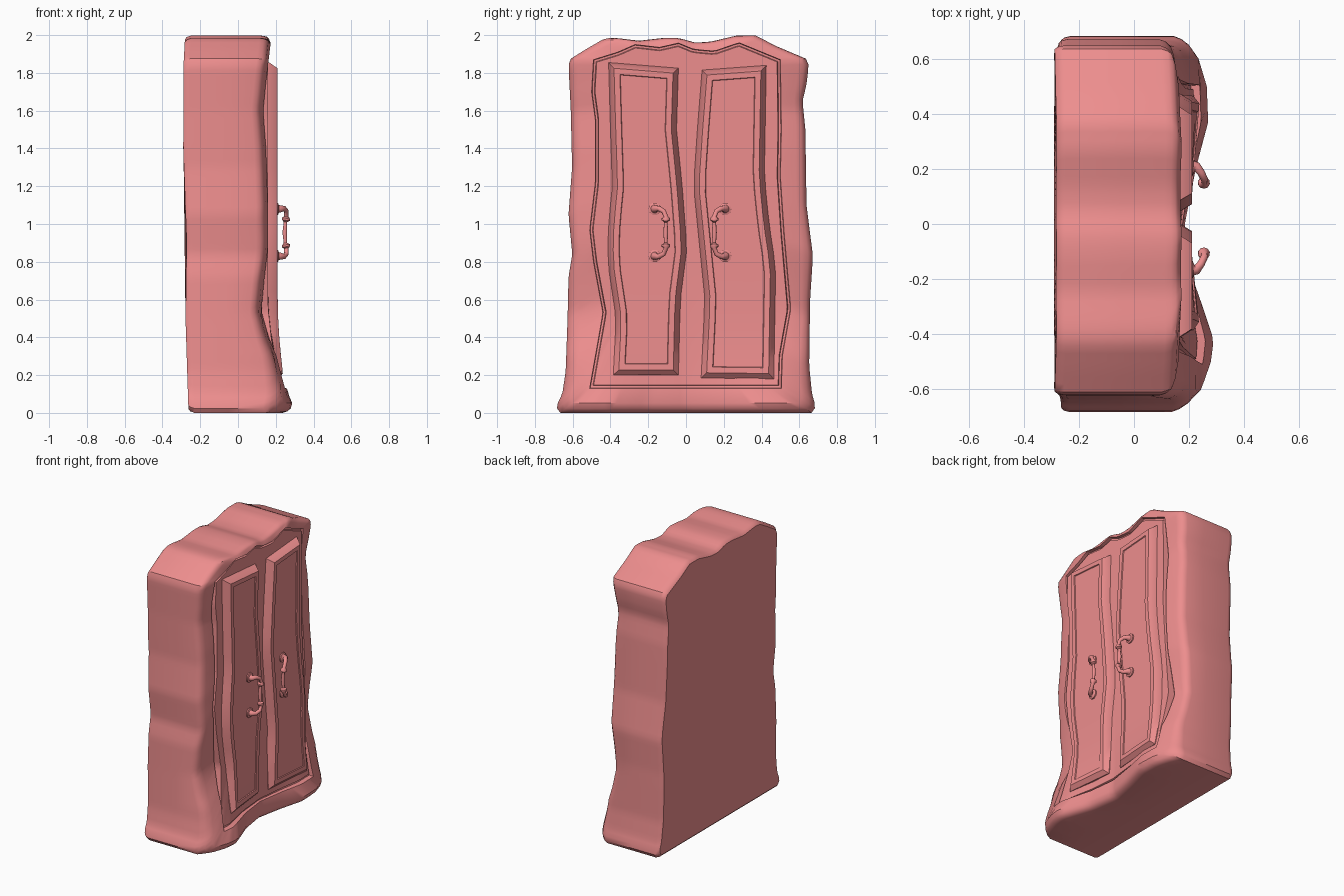
import bpy, bmesh, math
from mathutils import Vector as V

if "Cube" in bpy.data.objects:
    bpy.data.objects.remove(bpy.data.objects["Cube"])

mat = bpy.data.materials.new("coral")
mat.diffuse_color = (0.85, 0.27, 0.27, 1)
mat.use_nodes = True
mat.node_tree.nodes["Principled BSDF"].inputs["Base Color"].default_value = mat.diffuse_color


def interp(table, t):
    if t <= table[0][0]:
        return table[0][1]
    for (a, p), (b, q) in zip(table, table[1:]):
        if t <= b:
            return p + (q - p) * (t - a) / (b - a)
    return table[-1][1]


# depth profiles: waviness of the front, foot flare and back
FRONT = [(0, .15), (.3, .145), (.42, .122), (.53, .105), (.7, .12), (.87, .14), (1.1, .14),
         (1.4, .13), (1.6, .115), (1.75, .13), (1.9, .148), (2, .16)]
FLARE = [(0, 1), (.06, 1), (.2, .6), (.38, .2), (.55, 0)]
FOOT = [(-.68, .18), (-.6, .24), (-.5, .275), (-.42, .285), (-.3, .245), (-.2, .21), (0, .18),
        (.2, .22), (.37, .265), (.5, .26), (.6, .23), (.68, .19)]
BACK = [(0, -.262), (.5, -.278), (.9, -.272), (1.4, -.29), (1.85, -.288), (2, -.28)]


def frame_x(y, z):
    return interp(FRONT, z) + interp(FLARE, z) * (interp(FOOT, y) - .15)


def lip_x(y, z):
    return frame_x(y, z) + .018 * (1 - interp(FLARE, z))


def panel_x(y, z):
    return .16 + .75 * interp(FLARE, z) * (interp(FOOT, y) - .16)


def groove_x(y, z):
    return min(lip_x(y, z), panel_x(y, z)) - .012


def door_x(y, z):
    return panel_x(y, z) + .05 - .03 * interp(FLARE, z)


def back_x(y, z):
    return interp(BACK, z)


def resample(pts, n):
    acc = [0]
    for a, b in zip(pts, pts[1:]):
        acc.append(acc[-1] + math.dist(a, b))
    ys = list(zip(acc, [p[0] for p in pts]))
    zs = list(zip(acc, [p[1] for p in pts]))
    return [(interp(ys, acc[-1] * i / n), interp(zs, acc[-1] * i / n)) for i in range(n)]


def outline(left, top, right):
    """Closed clockwise y-z loop: up the left, across, down the right, back along the floor."""
    return (resample(left + top[:1], 60) + resample(top, 40) +
            resample([top[-1]] + right, 60) + resample([right[-1], left[0]], 36))


def mix(a, b, t):
    return [(p[0] + (q[0] - p[0]) * t, p[1] + (q[1] - p[1]) * t) for p, q in zip(a, b)]


def shrink(a, s, c=(0, 1)):
    return mix(a, [c] * len(a), 1 - s)


def inset(poly, d):
    out = []
    for i, p in enumerate(poly):
        a = (V(p) - V(poly[i - 1])).normalized()
        b = (V(poly[(i + 1) % len(poly)]) - V(p)).normalized()
        na, nb = V((a.y, -a.x)), V((b.y, -b.x))
        out.append(tuple(V(p) + (na + nb) * d / (1 + na.dot(nb))))
    return out


def finish(obj, angle=34):
    obj.data.materials.append(mat)
    bpy.ops.object.select_all(action='DESELECT')
    obj.select_set(True)
    bpy.context.view_layer.objects.active = obj
    bpy.ops.object.shade_smooth_by_angle(angle=math.radians(angle))


def loft(name, rings, row_caps=False):
    """Join rings given as (y-z loop, depth function, depth offset)."""
    bm = bmesh.new()
    loops = [[bm.verts.new((fx(y, z) + dx, y, z)) for y, z in loop] for loop, fx, dx in rings]
    n = len(loops[0])
    for a, b in zip(loops, loops[1:]):
        for i in range(n):
            j = (i + 1) % n
            bm.faces.new((a[i], a[j], b[j], b[i]))
    for l in (loops[0], loops[-1]):
        if row_caps:
            for i in range(n // 2 - 1):
                bm.faces.new((l[i], l[i + 1], l[n - 2 - i], l[n - 1 - i]))
        else:
            bm.faces.new(l)
    bmesh.ops.recalc_face_normals(bm, faces=bm.faces)
    me = bpy.data.meshes.new(name)
    bm.to_mesh(me)
    bm.free()
    obj = bpy.data.objects.new(name, me)
    bpy.context.collection.objects.link(obj)
    finish(obj)


# wardrobe body with crooked silhouette and framed front
outer = outline(
    [(-.665, 0), (-.682, .015), (-.685, .04), (-.655, .1), (-.637, .22), (-.627, .5), (-.622, .72),
     (-.602, .84), (-.622, 1.05), (-.603, 1.3), (-.61, 1.6), (-.622, 1.84)],
    [(-.61, 1.875), (-.53, 1.925), (-.43, 1.983), (-.37, 1.985), (-.25, 1.97), (-.12, 1.985),
     (-.04, 1.985), (.05, 1.96), (.13, 1.965), (.27, 1.998), (.37, 1.998), (.47, 1.945), (.635, 1.875)],
    [(.65, 1.84), (.638, 1.74), (.617, 1.65), (.632, 1.5), (.638, 1.1), (.672, .83), (.657, .6),
     (.652, .25), (.667, .1), (.685, .04), (.68, .015), (.665, 0)])
inner = outline(
    [(-.51, .13), (-.48, .3), (-.44, .53), (-.49, .8), (-.51, .97), (-.48, 1.22), (-.48, 1.55), (-.5, 1.7)],
    [(-.49, 1.87), (-.36, 1.91), (-.27, 1.95), (-.14, 1.935), (-.04, 1.958), (.04, 1.925),
     (.15, 1.915), (.28, 1.96), (.5, 1.87)],
    [(.505, 1.5), (.5, 1.25), (.52, .95), (.555, .55), (.51, .3), (.505, .13)])
loft("wardrobe_body", [
    (shrink(outer, .5), back_x, 0), (shrink(outer, .98), back_x, 0), (shrink(outer, .992), back_x, .01),
    (outer, back_x, .032), (outer, lambda y, z: -.05, 0),
    (outer, frame_x, -.045), (mix(outer, inner, .06), frame_x, -.022),
    (mix(outer, inner, .18), frame_x, -.005), (mix(outer, inner, .4), frame_x, .005),
    (inner, lip_x, 0), (inset(inner, .003), groove_x, 0), (inset(inner, .014), groove_x, 0),
    (inset(inner, .018), panel_x, 0),
    (shrink(inner, .85), panel_x, 0), (shrink(inner, .6), panel_x, 0), (shrink(inner, .3), panel_x, 0)])


# raised door panels
def door(name, left, right):
    rows = 16
    side = lambda p: resample(p, rows - 1) + [p[-1]]
    loop = side(left) + side(right)
    loft(name, [(loop, panel_x, -.03), (loop, panel_x, .005), (inset(loop, .028), door_x, 0),
                (inset(loop, .058), door_x, 0), (inset(loop, .061), door_x, -.006)], True)


door("left_door",
     [(-.385, .2), (-.37, .5), (-.415, .8), (-.41, 1), (-.39, 1.2), (-.4, 1.5), (-.41, 1.855)],
     [(-.04, 1.825), (-.05, 1.5), (-.02, 1.2), (.005, .87), (-.03, .6), (-.04, .2)])
door("right_door",
     [(.08, .185), (.1, .6), (.07, .9), (.04, 1.2), (.06, 1.5), (.085, 1.815)],
     [(.425, 1.84), (.415, 1.25), (.44, 1), (.475, .77), (.465, .18)])


# door handles: turned bar with knuckle rings and round mounts
def handle(name, ym, yb):
    top = [(.2, ym, 1.08, .034), (.212, ym, 1.08, .034), (.216, ym, 1.08, .022), (.228, ym, 1.08, .018),
           (.243, ym + .35 * (yb - ym), 1.083, .014), (.256, ym + .8 * (yb - ym), 1.068, .013),
           (.256, yb, 1.04, .012), (.254, yb, 1.03, .022), (.253, yb, 1.02, .022),
           (.251, yb, 1.01, .009), (.248, yb, .955, .013)]
    pts = top + [(x, y, 1.91 - z, r) for x, y, z, r in top[-2::-1]]
    cu = bpy.data.curves.new(name, 'CURVE')
    cu.dimensions = '3D'
    cu.bevel_depth = 1
    cu.bevel_resolution = 3
    cu.use_fill_caps = True
    sp = cu.splines.new('POLY')
    sp.points.add(len(pts) - 1)
    for q, (x, y, z, r) in zip(sp.points, pts):
        q.co = (x, y, z, 1)
        q.radius = r
    obj = bpy.data.objects.new(name, cu)
    bpy.context.collection.objects.link(obj)
    bpy.ops.object.select_all(action='DESELECT')
    obj.select_set(True)
    bpy.context.view_layer.objects.active = obj
    bpy.ops.object.convert(target='MESH')
    finish(bpy.context.object, 40)


handle("left_handle", -.165, -.107)
handle("right_handle", .207, .15)
